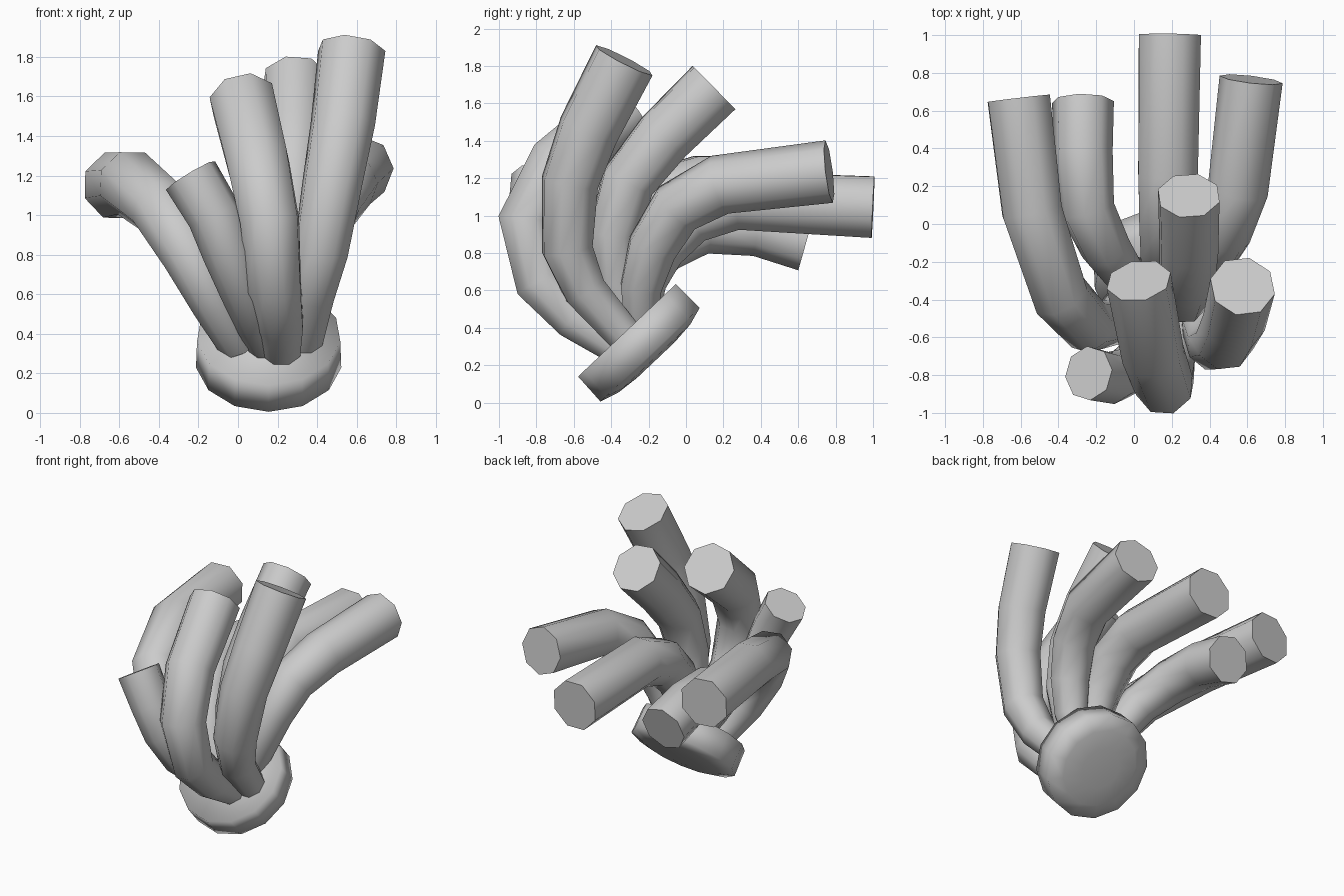
import bpy
import bmesh
from math import cos, pi, sin, tau
from mathutils import Matrix, Vector

cube = bpy.data.objects.get("Cube")
if cube:
    bpy.data.objects.remove(cube, do_unlink=True)

SIDES = 8
TAPER = (0.58, 0.7, 0.82, 0.9, 0.96, 1)  # relative thickness from root to tip

grey = bpy.data.materials.new("light_grey")
grey.use_nodes = True
grey.diffuse_color = (0.6, 0.6, 0.6, 1)
shader = next(n for n in grey.node_tree.nodes if n.type == "BSDF_PRINCIPLED")
shader.inputs["Base Color"].default_value = grey.diffuse_color


def finish(bm, name):
    """Turn a bmesh into a named, coloured object in the scene."""
    mesh = bpy.data.meshes.new(name)
    bm.to_mesh(mesh)
    bm.free()
    mesh.materials.append(grey)
    obj = bpy.data.objects.new(name, mesh)
    bpy.context.collection.objects.link(obj)
    return obj


def shade(obj, angle):
    """Smooth the sides while keeping edges above the angle crisp."""
    bpy.ops.object.select_all(action="DESELECT")
    obj.select_set(True)
    bpy.context.view_layer.objects.active = obj
    bpy.ops.object.shade_smooth_by_angle(angle=angle)


def tentacle(name, radius, *path):
    """Sweep a tapering octagon along a bent path, open at the root, capped at the tip."""
    points = [Vector(p) for p in path]
    last = len(points) - 1
    bm = bmesh.new()
    rings = []
    side = Vector((1, 0, 0))
    for i, point in enumerate(points):
        before = (point - points[max(i - 1, 0)]).normalized()
        after = (points[min(i + 1, last)] - point).normalized()
        along = (before + after).normalized()
        # Carry the side direction along the path so the tube does not twist
        side = (side - along * side.dot(along)).normalized()
        other = along.cross(side)
        size = radius * TAPER[i]
        ring = []
        for k in range(SIDES):
            turn = tau * (k + 0.5) / SIDES
            offset = side * cos(turn) + other * sin(turn)
            ring.append(bm.verts.new(point + offset * size))
        rings.append(ring)
    for low, high in zip(rings, rings[1:]):
        for k in range(SIDES):
            n = (k + 1) % SIDES
            bm.faces.new((low[k], low[n], high[n], high[k]))
    bm.faces.new(rings[-1])
    shade(finish(bm, name), 0.95)


# Tilted round foot with a gently domed underside, one corner pointing to the front
bm = bmesh.new()
bmesh.ops.create_cone(bm, cap_ends=True, segments=13, radius1=0.37,
                      radius2=0.365, depth=0.18)
bm.normal_update()
under = min(bm.faces, key=lambda f: f.calc_center_median().z)
for width, bulge in ((0.1, 0.03), (0.13, 0.012)):
    bmesh.ops.inset_region(bm, faces=[under], thickness=width, depth=bulge)
tilt = Vector((0, 0, 1)).rotation_difference(Vector((0, -0.69, 0.73)))
turned = tilt.to_matrix() @ Matrix.Rotation(pi, 3, "Z")
bmesh.ops.rotate(bm, verts=bm.verts[:], matrix=turned)
bmesh.ops.translate(bm, verts=bm.verts[:], vec=(0.155, -0.25, 0.325))
shade(finish(bm, "foot"), 3)

# Upright tentacles at the front
tentacle("front_tentacle", 0.175, (0.22, -0.39, 0.31), (0.215, -0.6, 0.45),
         (0.185, -0.78, 0.64), (0.16, -0.855, 0.97), (0.1, -0.69, 1.27),
         (0.025, -0.3, 1.58))
tentacle("front_short_tentacle", 0.145, (0.14, -0.37, 0.33), (0.09, -0.54, 0.45),
         (0.03, -0.7, 0.61), (-0.05, -0.79, 0.81), (-0.12, -0.815, 1),
         (-0.24, -0.79, 1.2))
tentacle("front_left_tentacle", 0.175, (0.33, -0.33, 0.36), (0.37, -0.54, 0.6),
         (0.42, -0.635, 0.82), (0.48, -0.62, 1.18), (0.53, -0.52, 1.46),
         (0.575, -0.33, 1.83))

# Tentacle rising from the middle
tentacle("middle_tentacle", 0.17, (0.2, -0.28, 0.42), (0.23, -0.38, 0.65),
         (0.26, -0.39, 0.9), (0.28, -0.31, 1.18), (0.29, -0.12, 1.42),
         (0.29, 0.15, 1.685))

# Tentacles bending over to the back
tentacle("back_left_tentacle", 0.168, (0.27, -0.24, 0.44), (0.34, -0.24, 0.62),
         (0.4, -0.18, 0.83), (0.47, -0.05, 1.04), (0.55, 0.18, 1.165),
         (0.62, 0.765, 1.235))
tentacle("back_middle_tentacle", 0.177, (0.17, -0.24, 0.45), (0.17, -0.22, 0.64),
         (0.17, -0.14, 0.82), (0.175, 0.02, 0.99), (0.18, 0.26, 1.08),
         (0.19, 1, 1.045))
tentacle("back_right_tentacle", 0.165, (0.09, -0.3, 0.4), (-0.05, -0.27, 0.62),
         (-0.15, -0.13, 0.82), (-0.25, 0.08, 0.94), (-0.27, 0.38, 0.94),
         (-0.27, 0.645, 0.865))
tentacle("right_tentacle", 0.178, (0, -0.36, 0.35), (-0.11, -0.52, 0.55),
         (-0.24, -0.54, 0.8), (-0.39, -0.38, 1.04), (-0.54, 0.07, 1.16),
         (-0.61, 0.665, 1.15))
